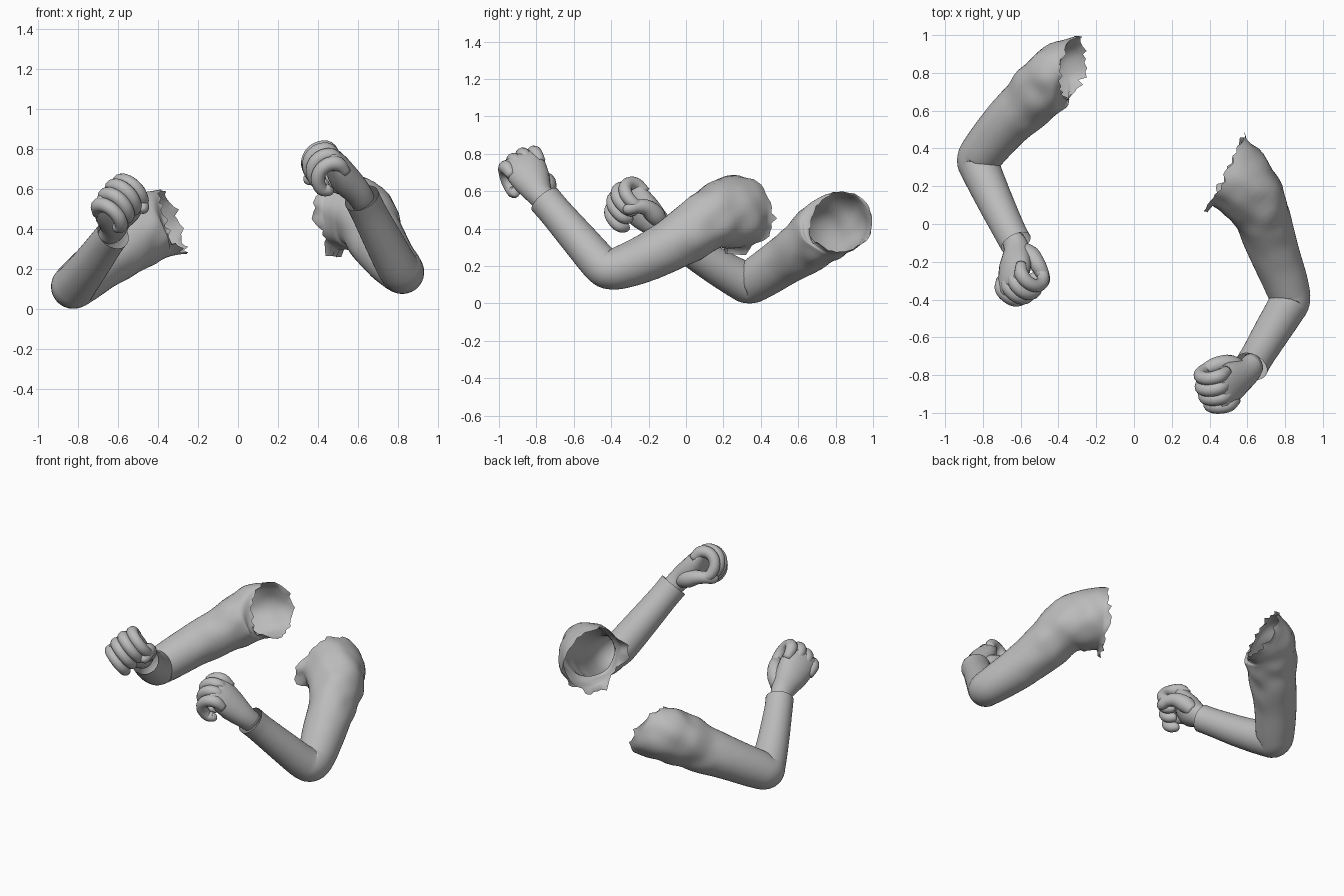
import bpy, bmesh, math, random
from mathutils import Vector, noise

if "Cube" in bpy.data.objects:
    bpy.data.objects.remove(bpy.data.objects["Cube"])

random.seed(4)
V = Vector
grey = bpy.data.materials.new("plain grey")
grey.diffuse_color = (0.5, 0.5, 0.5, 1)
grey.use_nodes = True
grey.node_tree.nodes["Principled BSDF"].inputs["Base Color"].default_value = grey.diffuse_color


def spline(pts, steps):
    """Catmull-Rom through (x, y, z, radius) points."""
    pts = [V(p) for p in pts]
    ext = [pts[0] * 2 - pts[1]] + pts + [pts[-1] * 2 - pts[-2]]
    out = []
    for i in range(1, len(ext) - 2):
        a, b, c, d = ext[i - 1:i + 3]
        for s in range(steps):
            t = s / steps
            out.append(0.5 * (2 * b + (c - a) * t + (2 * a - 5 * b + 4 * c - d) * t * t
                              + (3 * b - a - 3 * c + d) * t ** 3))
    return out + [pts[-1]]


def tube(name, pts, steps=5, sides=14, caps=True, rim=None, tatters=(), wrinkle=0.0):
    """Sweep a round section; rim tilts the open end, tatters tear it."""
    path = spline(pts, steps)
    n = len(path)
    bm = bmesh.new()
    u, rings = None, []
    for i, p in enumerate(path):
        t = (path[min(i + 1, n - 1)].xyz - path[max(i - 1, 0)].xyz).normalized()
        if rim:
            w = max(0, 1 - (n - 1 - i) / (2 * steps))
            t = t.lerp(rim, w).normalized()
        u = t.orthogonal() if u is None else u - t * u.dot(t)
        u.normalize()
        v = t.cross(u)
        ring = []
        for j in range(sides):
            a = math.tau * j / sides
            d = u * math.cos(a) + v * math.sin(a)
            co = p.xyz + d * p.w
            if wrinkle:
                fade = min(1, max(0, (i / n - 0.55) * 4))
                co += d * wrinkle * fade * noise.noise(co * 9)
            if rim and i == n - 1:
                co += rim * random.uniform(-0.02, 0.015)
                for way, pull in tatters:
                    if d.dot(way) > 0.88:
                        co += pull * random.uniform(0.5, 1)
            ring.append(bm.verts.new(co))
        rings.append(ring)
    for r0, r1 in zip(rings, rings[1:]):
        for j in range(sides):
            k = (j + 1) % sides
            bm.faces.new((r0[j], r0[k], r1[k], r1[j]))
    if caps:
        bm.faces.new(rings[0][::-1])
        bm.faces.new(rings[-1])
    finish(name, bm)


def finish(name, bm):
    me = bpy.data.meshes.new(name)
    bm.to_mesh(me)
    bm.free()
    me.materials.append(grey)
    me.shade_smooth()
    bpy.context.collection.objects.link(bpy.data.objects.new(name, me))


def hand(side, wrist, arm, h, k, turn, size=1.13):
    """Fist: h runs to the knuckles, k to the little finger, p out of the palm."""
    h, k, arm = h.normalized(), k.normalized(), arm.normalized()
    k = (k - h * k.dot(h)).normalized()
    p = h.cross(k) * turn

    def at(s, w, d):
        # the wrist end follows the forearm, then bends into the hand
        along = arm.lerp(h, min(1, max(0, s / 0.1)))
        return wrist + (along * s + k * w + p * d) * size

    # palm and wrist as lofted ellipses: (along, half width, half thickness, shift to palm)
    prof = [(-.025, .058, .056, 0), (0, .06, .057, 0), (.04, .064, .06, .002),
            (.08, .075, .066, .006), (.13, .09, .068, .008), (.19, .1, .06, .004),
            (.24, .1, .047, 0), (.27, .094, .036, 0), (.285, .08, .018, 0)]
    bm = bmesh.new()
    rings = []
    for s, w, d, o in prof:
        rings.append([bm.verts.new(at(s, w * math.cos(a), d * math.sin(a) + o))
                      for a in (math.tau * j / 24 for j in range(24))])
    for r0, r1 in zip(rings, rings[1:]):
        for j in range(24):
            bm.faces.new((r0[j], r0[j - 1], r1[j - 1], r1[j]))
    bm.faces.new(rings[0])
    bm.faces.new(rings[-1])
    bmesh.ops.recalc_face_normals(bm, faces=bm.faces)
    finish(side + "_palm", bm)

    # curled fingers
    for i, nm in enumerate(("index", "middle", "ring", "little")):
        w = (i - 1.5) * 0.052
        c = (0.98, 1.03, 1.0, 0.92)[i]
        curl = [(.2, -.015, .024), (.26, -.01, .033), (.29, .025, .032), (.288, .07, .031),
                (.255, .105, .031), (.205, .115, .029), (.178, .092, .026), (.172, .08, .018),
                (.17, .073, .004)]
        tube(f"{side}_{nm}_finger", [(*at(s * c, w, d), r * size) for s, d, r in curl], 4)
    # thumb folded across the front of the fist
    thumb = [(.05, -.03, .02, .035), (.095, -.06, .045, .046), (.145, -.08, .075, .039),
             (.18, -.075, .11, .032), (.2, -.055, .135, .029), (.21, -.035, .144, .019),
             (.212, -.028, .146, .004)]
    tube(side + "_thumb", [(*at(s, w, d), r * size) for s, w, d, r in thumb], 4)


# sleeves, from cuff over elbow to torn shoulder
tube("left_sleeve", [
    (.62, -.755, .555, .09), (.655, -.695, .485, .089), (.73, -.57, .34, .097),
    (.80, -.455, .21, .104), (.825, -.4, .183, .108), (.803, -.31, .205, .118),
    (.75, -.17, .265, .13), (.69, 0, .36, .146), (.645, .12, .445, .162),
    (.575, .22, .485, .187), (.49, .28, .49, .195)],
    6, 44, False, V((-.88, .44, .02)).normalized(),
    [(V((-.1, -.1, -.97)), V((0, 0, -.06))), (V((-.4, -.9, 0)), V((-.03, -.05, -.02))),
     (V((.3, .8, -.5)), V((0, .04, 0)))], 0.018)
tube("right_sleeve", [
    (-.625, -.1, .375, .085), (-.66, -.035, .33, .086), (-.74, .13, .22, .096),
    (-.81, .285, .13, .106), (-.825, .34, .112, .112), (-.785, .4, .145, .12),
    (-.685, .52, .225, .13), (-.585, .62, .295, .142), (-.49, .71, .365, .158),
    (-.41, .785, .42, .17), (-.33, .83, .44, .17)],
    6, 44, False, V((.9, -.22, .3)).normalized(),
    [(V((.3, -.1, -.95)), V((.03, 0, 0))), (V((-.2, -.9, -.3)), V((.02, -.01, -.02)))], 0.018)

# fists
hand("left", V((.62, -.76, .555)), V((-.2, -.36, .38)), V((-.54, -.43, .72)),
     V((.2, -.9, -.33)), -1)
hand("right", V((-.63, -.1, .385)), V((.225, -.44, .27)), V((-.03, -.71, .63)),
     V((-.55, -.38, -.65)), 1)
